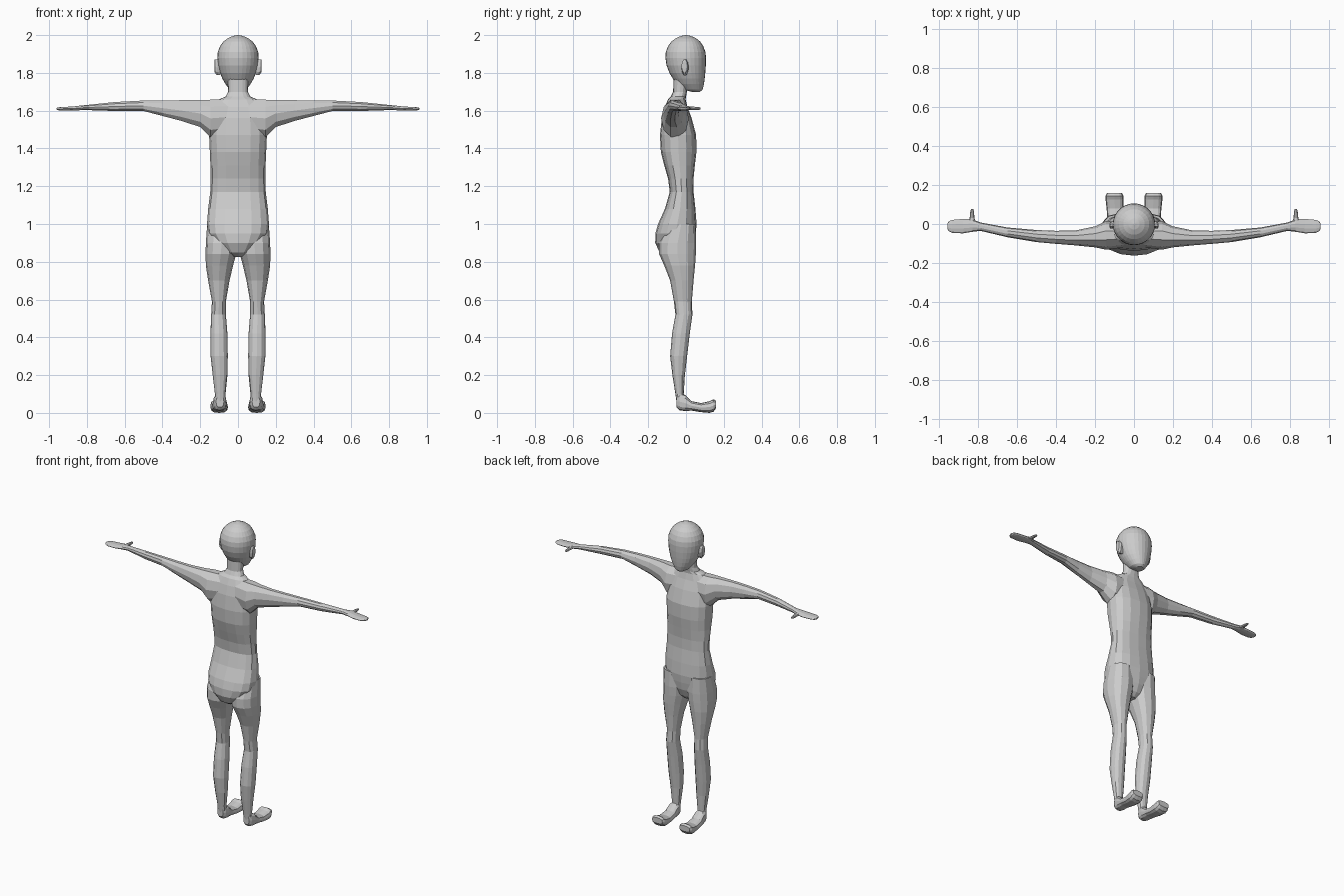
import bpy, bmesh
from math import sin, cos, pi, copysign


def loft(name, axis, rings, n=12, power=1.0, mirror=False):
    """Skin oval rings (t, a0, a1, b0, b1) along an axis; a and b are the other two axes in order."""
    bm = bmesh.new()
    loops = []
    for t, a0, a1, b0, b1 in rings:
        loop = []
        for i in range(n):
            c, s = cos(2 * pi * i / n), sin(2 * pi * i / n)
            c, s = copysign(abs(c) ** power, c), copysign(abs(s) ** power, s)
            a = (a0 + a1) / 2 + (a1 - a0) / 2 * c
            b = (b0 + b1) / 2 + (b1 - b0) / 2 * s
            co = {'x': (t, a, b), 'y': (a, t, b), 'z': (a, b, t)}[axis]
            loop.append(bm.verts.new(co))
        loops.append(loop)
    for p, q in zip(loops, loops[1:]):
        for i in range(n):
            j = (i + 1) % n
            bm.faces.new((p[i], p[j], q[j], q[i]))
    bm.faces.new(loops[0])
    bm.faces.new(loops[-1])
    bmesh.ops.recalc_face_normals(bm, faces=bm.faces)
    me = bpy.data.meshes.new(name)
    bm.to_mesh(me)
    bm.free()
    ob = bpy.data.objects.new(name, me)
    bpy.context.collection.objects.link(ob)
    if mirror:
        ob.modifiers.new("Mirror", 'MIRROR')
    return ob


def centred(rows):
    """Rows (z, half width, back, front) as rings around x = 0."""
    return [(z, -w, w, b, f) for z, w, b, f in rows]


# Torso with rounded seat, chest and neck
loft("torso", 'z', centred([
    (0.825, 0.025, -0.10, 0.0), (0.85, 0.075, -0.14, 0.025), (0.90, 0.125, -0.163, 0.045),
    (0.95, 0.158, -0.162, 0.052), (1.0, 0.164, -0.148, 0.056), (1.08, 0.158, -0.112, 0.05),
    (1.17, 0.147, -0.086, 0.04), (1.24, 0.145, -0.095, 0.04), (1.31, 0.146, -0.115, 0.047),
    (1.38, 0.149, -0.133, 0.055), (1.47, 0.153, -0.138, 0.054), (1.56, 0.145, -0.128, 0.03),
    (1.62, 0.135, -0.112, 0.008), (1.66, 0.10, -0.095, -0.002), (1.675, 0.065, -0.08, 0.0),
    (1.70, 0.052, -0.068, 0.005), (1.80, 0.055, -0.065, 0.01)]), n=16, power=0.85)

# Egg-shaped head, chin towards +y
loft("head", 'z', centred([
    (1.70, 0.022, 0.03, 0.075), (1.712, 0.045, -0.02, 0.088), (1.74, 0.066, -0.05, 0.095),
    (1.77, 0.083, -0.07, 0.099), (1.80, 0.095, -0.088, 0.102), (1.84, 0.105, -0.103, 0.105),
    (1.88, 0.109, -0.109, 0.106), (1.91, 0.107, -0.107, 0.103), (1.94, 0.096, -0.096, 0.092),
    (1.965, 0.078, -0.078, 0.076), (1.983, 0.055, -0.055, 0.054), (1.995, 0.028, -0.028, 0.028),
    (2.0, 0.004, -0.004, 0.004)]), n=28)

# Ears
loft("ear", 'x', [
    (0.085, -0.015, 0.012, 1.79, 1.86), (0.112, -0.024, 0.014, 1.785, 1.873),
    (0.123, -0.024, 0.008, 1.80, 1.872), (0.125, -0.016, 0.0, 1.82, 1.86)], n=10, mirror=True)

# Arms with mitten hands
loft("arm", 'x', [
    (0.05, -0.12, 0.01, 1.47, 1.663), (0.145, -0.132, 0.015, 1.455, 1.663),
    (0.20, -0.12, -0.012, 1.51, 1.66), (0.30, -0.11, -0.033, 1.543, 1.658),
    (0.40, -0.102, -0.035, 1.57, 1.657), (0.50, -0.093, -0.031, 1.597, 1.655),
    (0.65, -0.068, -0.018, 1.597, 1.647), (0.79, -0.035, 0.008, 1.602, 1.632),
    (0.83, -0.04, 0.024, 1.602, 1.628), (0.88, -0.048, 0.026, 1.60, 1.622),
    (0.935, -0.046, 0.021, 1.60, 1.62), (0.953, -0.036, 0.013, 1.602, 1.618),
    (0.96, -0.022, 0.0, 1.605, 1.615)], n=10, mirror=True)

# Thumbs
loft("thumb", 'y', [
    (-0.01, 0.81, 0.855, 1.605, 1.625), (0.03, 0.82, 0.845, 1.604, 1.622),
    (0.068, 0.823, 0.841, 1.604, 1.619), (0.078, 0.827, 0.837, 1.607, 1.616)], n=8, mirror=True)

# Legs
loft("leg", 'z', [
    (0.03, 0.066, 0.125, -0.046, 0.0), (0.10, 0.066, 0.122, -0.056, -0.012),
    (0.20, 0.056, 0.134, -0.072, -0.006), (0.30, 0.054, 0.145, -0.084, 0.006),
    (0.42, 0.056, 0.146, -0.074, 0.02), (0.52, 0.064, 0.142, -0.056, 0.034),
    (0.59, 0.064, 0.138, -0.064, 0.031), (0.70, 0.045, 0.158, -0.084, 0.04),
    (0.78, 0.026, 0.17, -0.115, 0.048), (0.84, 0.01, 0.172, -0.142, 0.052),
    (0.90, 0.003, 0.17, -0.142, 0.054), (1.0, 0.01, 0.163, -0.10, 0.05)], n=12, power=0.9, mirror=True)

# Feet with upturned toes
loft("foot", 'y', [
    (-0.05, 0.075, 0.116, 0.03, 0.09), (-0.035, 0.064, 0.127, 0.014, 0.105),
    (-0.005, 0.06, 0.133, 0.01, 0.095), (0.03, 0.058, 0.137, 0.012, 0.062),
    (0.08, 0.056, 0.141, 0.004, 0.052), (0.125, 0.053, 0.146, 0.0, 0.062),
    (0.145, 0.055, 0.146, 0.006, 0.072), (0.16, 0.062, 0.139, 0.026, 0.064)], n=12, power=0.75, mirror=True)
